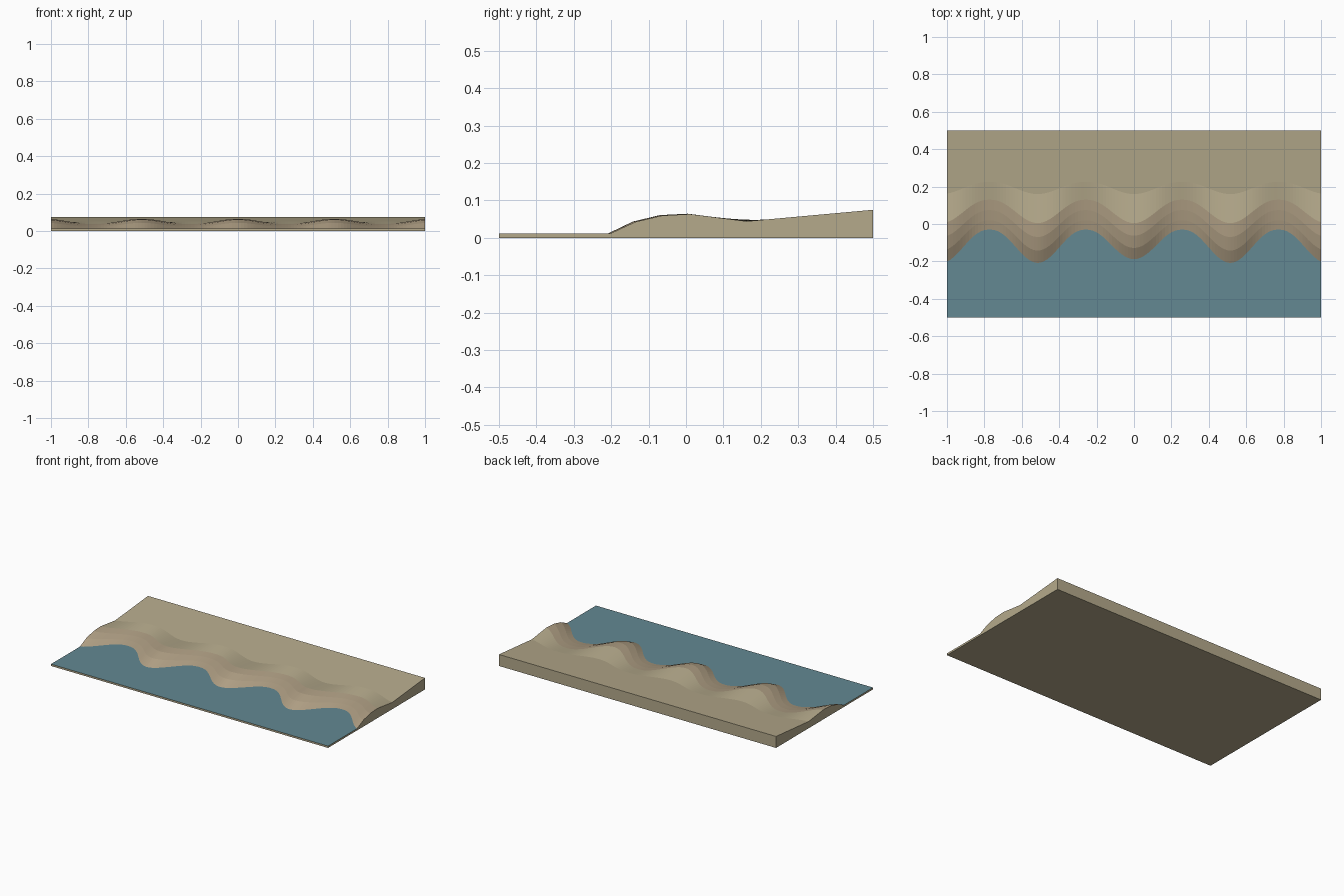
import bpy, bmesh, math

if "Cube" in bpy.data.objects:
    bpy.data.objects.remove(bpy.data.objects["Cube"])

COLUMNS = 120
WATER_Z = 0.012


def material(name, rgb):
    m = bpy.data.materials.new(name)
    m.diffuse_color = (*rgb, 1)
    m.use_nodes = True
    m.node_tree.nodes["Principled BSDF"].inputs["Base Color"].default_value = m.diffuse_color
    return m


def plain(y):
    """Height of the gently rising back beach."""
    return 0.045 + 0.091 * (y - 0.17)


def mix(a, b, t):
    return a + (b - a) * t


def section(x):
    """Cross-shore profile at x: water, toe, seaward face, crest, back dip, plain."""
    horn = ((1 + math.cos(2 * math.pi * x / 0.515)) / 2) ** 1.15
    reach = 0.178 - 0.02 * math.exp(-(x / 0.2) ** 2)
    toe = -0.03 - reach * horn
    crest = 0.13 - 0.125 * horn
    dip = 0.225 - 0.065 * horn
    top = 0.037 + 0.0275 * horn
    pts = [(-0.5, WATER_Z), (toe, WATER_Z)]
    # convex seaward face
    for t, rise in ((0.31, mix(0.4, 0.6, horn)), (0.65, mix(0.75, 0.93, horn)), (1, 1)):
        pts.append((mix(toe, crest, t), mix(WATER_Z, top, rise)))
    pts += [(dip, plain(dip)), (0.5, plain(0.5))]
    return pts


# Closed block lofted from the cross-shore profiles
bm = bmesh.new()
rings = []
for i in range(COLUMNS + 1):
    x = -1 + 2 * i / COLUMNS
    ring = [(-0.5, 0)] + section(x) + [(0.5, 0)]
    rings.append([bm.verts.new((x, y, z)) for y, z in ring])

n = len(rings[0])
for a, b in zip(rings, rings[1:]):
    for j in range(n):
        k = (j + 1) % n
        f = bm.faces.new((a[j], b[j], b[k], a[k]))
        # water strip, damp seaward face, dry sand elsewhere
        f.material_index = 1 if j == 1 else 2 if j in (2, 3, 4) else 0
bm.faces.new(rings[0])
bm.faces.new(rings[-1])
bmesh.ops.recalc_face_normals(bm, faces=bm.faces)

mesh = bpy.data.meshes.new("cusped_beach")
bm.to_mesh(mesh)
bm.free()
mesh.materials.append(material("sand", (0.46, 0.40, 0.26)))
mesh.materials.append(material("water", (0.125, 0.25, 0.29)))
mesh.materials.append(material("damp_sand", (0.43, 0.345, 0.23)))
beach = bpy.data.objects.new("cusped_beach", mesh)
bpy.context.collection.objects.link(beach)
